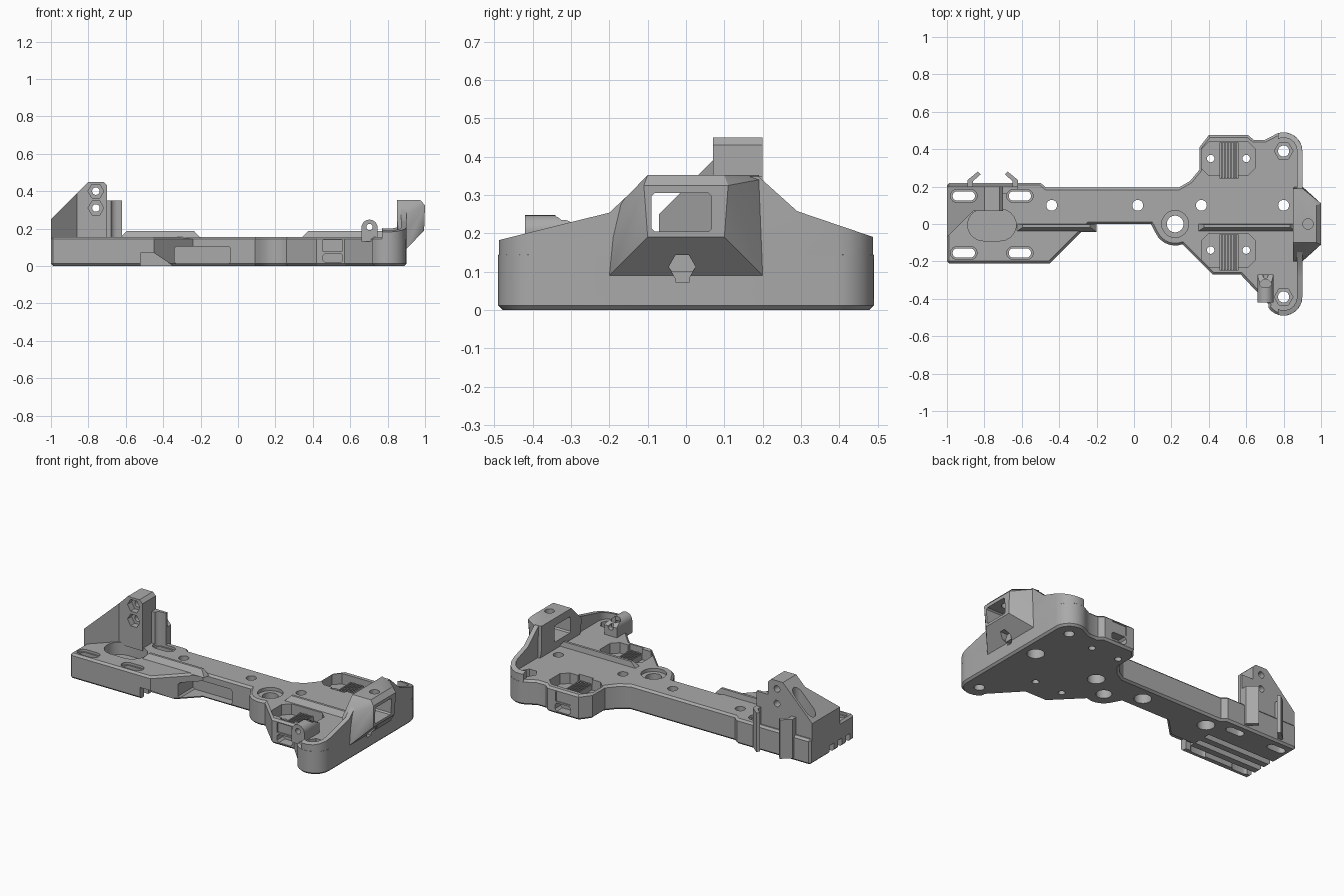
import bpy, bmesh, math

if "Cube" in bpy.data.objects:
    bpy.data.objects.remove(bpy.data.objects["Cube"], do_unlink=True)

grey = bpy.data.materials.new("plain grey")
grey.use_nodes = True
grey.diffuse_color = (0.4, 0.4, 0.4, 1)
grey.node_tree.nodes["Principled BSDF"].inputs["Base Color"].default_value = (0.4, 0.4, 0.4, 1)


def finish(name, bm):
    bmesh.ops.recalc_face_normals(bm, faces=bm.faces)
    mesh = bpy.data.meshes.new(name)
    bm.to_mesh(mesh)
    bm.free()
    mesh.materials.append(grey)
    ob = bpy.data.objects.new(name, mesh)
    bpy.context.collection.objects.link(ob)
    return ob


def prism(name, pts, lo, hi, axis="z"):
    """Extrude a polygon along an axis; pts are the two other coordinates."""
    place = {"z": lambda a, b, h: (a, b, h),
             "y": lambda a, b, h: (a, h, b),
             "x": lambda a, b, h: (h, a, b)}[axis]
    bm = bmesh.new()
    low = [bm.verts.new(place(a, b, lo)) for a, b in pts]
    high = [bm.verts.new(place(a, b, hi)) for a, b in pts]
    bm.faces.new(low)
    bm.faces.new(high)
    n = len(pts)
    for i in range(n):
        j = (i + 1) % n
        bm.faces.new((low[i], low[j], high[j], high[i]))
    return finish(name, bm)


def hull(name, pts):
    bm = bmesh.new()
    for p in pts:
        bm.verts.new(p)
    bmesh.ops.convex_hull(bm, input=bm.verts)
    return finish(name, bm)


def ring(cx, cy, r, n=24, start=0.0, sweep=math.tau):
    step = sweep / (n if sweep > 6 else n - 1)
    return [(cx + r * math.cos(start + i * step), cy + r * math.sin(start + i * step)) for i in range(n)]


def rect(a0, a1, b0, b1, c=0.0):
    if not c:
        return [(a0, b0), (a1, b0), (a1, b1), (a0, b1)]
    return [(a0 + c, b0), (a1 - c, b0), (a1, b0 + c), (a1, b1 - c),
            (a1 - c, b1), (a0 + c, b1), (a0, b1 - c), (a0, b0 + c)]


def slot(cx, cy, half, r):
    return (ring(cx + half, cy, r, 10, -math.pi / 2, math.pi)
            + ring(cx - half, cy, r, 10, math.pi / 2, math.pi))


def apply_mods(ob):
    bpy.context.view_layer.objects.active = ob
    for m in list(ob.modifiers):
        bpy.ops.object.modifier_apply(modifier=m.name)


def cut(targets, pts, lo, hi, axis="z", operation="DIFFERENCE"):
    tool = prism("cutter", pts, lo, hi, axis)
    tool.hide_render = True
    for ob in targets:
        m = ob.modifiers.new("cut", "BOOLEAN")
        m.operation, m.solver, m.object = operation, "EXACT", tool
        apply_mods(ob)
    bpy.data.objects.remove(tool, do_unlink=True)


# Main plate: motor mount, arm and wide end in one outline
outline = [(-1, -0.21), (-0.45, -0.21), (-0.24, 0), (0.09, 0)]
outline += ring(0.22, 0, 0.115, 8, math.radians(205), math.radians(85))
outline += [(0.42, -0.27), (0.57, -0.27), (0.72, -0.43)]
outline += ring(0.8, -0.39, 0.1, 12, math.radians(215), math.radians(145))
outline += ring(0.8, 0.39, 0.1, 12, 0, math.radians(125))
outline += [(0.7, 0.45), (0.64, 0.45), (0.61, 0.475), (0.4, 0.475), (0.35, 0.41),
            (0.35, 0.29), (0.3, 0.23), (0.24, 0.195), (-0.47, 0.195), (-0.5, 0.22), (-1, 0.22)]
plate = prism("main_plate", outline, 0, 0.155)
bev = plate.modifiers.new("edge", "BEVEL")
bev.width, bev.segments, bev.limit_method, bev.angle_limit = 0.012, 1, "ANGLE", math.radians(80)
apply_mods(plate)

# Sloped motor upright with its corner gusset
upright = prism("motor_upright", [(-1, 0.14), (-1, 0.25), (-0.8, 0.45), (-0.72, 0.45), (-0.7, 0.43), (-0.7, 0.14)],
                0.07, 0.2, "y")
gusset = hull("upright_gusset", [(x, y, z) for x, y, top in
              ((-1, -0.07), (-1, 0.1), (-0.83, 0.1)) and
              ((-1, -0.07, 0.25), (-1, 0.1, 0.25), (-0.83, 0.1, 0.42)) for z in (0.14, top)])

# Mount slots, oval pocket and underside slats
for sx in (-0.91, -0.61):
    for sy in (-0.155, 0.15):
        cut([plate, upright], slot(sx, sy, 0.035, 0.025), -0.1, 0.6)
        cut([plate, upright], slot(sx, sy, 0.037, 0.034), 0.14, 0.6)
cut([plate, gusset], slot(-0.76, -0.005, 0.045, 0.085), 0.08, 0.16)
for gy in (-0.15, -0.07, 0.01):
    cut([plate], rect(gy - 0.02, gy + 0.02, -0.1, 0.05), -1.1, -0.52, "x")
cut([plate], [(-0.52, -0.1), (-0.52, 0.07), (-0.45, 0.07), (-0.33, -0.01), (-0.33, -0.1)], -0.3, -0.1, "y")
for hz in (0.31, 0.4):
    cut([upright], ring(-0.76, hz, 0.02, 16), 0, 0.3, "y")
    cut([upright], ring(-0.76, hz, 0.042, 6), 0, 0.11, "y")

# Cable clips behind the upright
post = prism("clip_post", rect(-0.7, -0.62, 0.16, 0.2), 0.12, 0.35)
cut([post], slot(-0.61, 0.15, 0.037, 0.034), 0.1, 0.6)
hook = [(-0.62, 0.19), (-0.62, 0.235), (-0.675, 0.28), (-0.69, 0.265), (-0.65, 0.23), (-0.65, 0.19)]
prism("left_clip_hook", hook, 0.02, 0.26)
prism("right_clip_hook", [(-1.51 - x, y) for x, y in hook], 0.02, 0.26)

# Arm side pocket and vertical screw holes
cut([plate], rect(-0.34, -0.04, 0.012, 0.105, 0.01), -0.15, 0.05, "y")
for hx in (-0.44, 0.02, 0.36, 0.8):
    cut([plate], ring(hx, 0.1, 0.029), -0.1, 0.3)
    cut([plate], ring(hx, 0.1, 0.05), -0.1, 0.06)
cut([plate], ring(0.22, 0, 0.045), -0.1, 0.3)
cut([plate], ring(0.22, 0, 0.072), 0.135, 0.3)
for hy in (-0.39, 0.39):
    cut([plate], ring(0.8, hy, 0.03), -0.1, 0.3)
    cut([plate], ring(0.8, hy, 0.05, 6), 0.07, 0.3)

# Toothed belt pockets
for side, py in (("front", -0.14), ("back", 0.35)):
    cut([plate], rect(0.36, 0.65, py - 0.09, py + 0.09, 0.04), 0.09, 0.3)
    cut([plate], rect(0.46, 0.555, py - 0.108, py + 0.085), 0.075, 0.3)
    for hx in (0.41, 0.6):
        cut([plate], ring(hx, py, 0.02, 16), -0.1, 0.3)
    out = -1 if py < 0 else 1
    lo, hi = sorted((py + out * 0.07, py + out * 0.2))
    cut([plate], rect(0.455, 0.56, 0.018, 0.068, 0.012), lo, hi, "y")
    lo, hi = sorted((py + out * 0.12, py + out * 0.2))
    cut([plate], rect(0.455, 0.555, 0.078, 0.138), lo, hi, "y")
    for i in range(6):
        x = 0.464 + i * 0.016
        prism(f"{side}_belt_tooth_{i + 1}", rect(x, x + 0.008, py - 0.105, py + 0.085), 0.07, 0.12)

# Low ridges along the top
for name, x0, x1 in (("arm_ridge", -0.63, -0.2), ("wide_end_ridge", 0.34, 0.87)):
    hull(name, [(x, y, z) for y, z, inset in ((-0.042, 0.15, 0), (0.002, 0.15, 0),
                (-0.018, 0.187, 0.035), (-0.003, 0.187, 0.035)) for x in (x0 + inset, x1 - inset)])

# Raised end wall following the rounded end
wall = prism("end_wall", [(0.8 + b, -a) for a, b in slot(0, 0, 0.39, 0.1)], 0.1, 0.5)
cut([wall], [(-0.6, 0), (-0.6, 0.153), (-0.49, 0.182), (-0.29, 0.232), (-0.2, 0.254), (-0.1, 0.348), (0.19, 0.348),
             (0.29, 0.258), (0.49, 0.19), (0.6, 0.15), (0.6, 0)], 0.77, 1, "x", "INTERSECT")
cut([wall], [(0.8 + b, -a) for a, b in slot(0, 0, 0.39, 0.072)], 0, 0.6)

# Faceted end bracket with window and nut trap
foot = [(0.85, -0.19), (0.9, -0.19), (0.995, -0.1), (0.995, 0.1), (0.9, 0.195), (0.85, 0.195)]
points = [(x, y, 0.19) for x, y in foot]
points += [(x, y, 0.325) for x, y in rect(0.85, 1.0, -0.11, 0.11)]
points += [(x, y, 0.352) for x, y in rect(0.85, 0.975, -0.1, 0.1)]
points += [(0.85, 0.19, 0.352), (0.9, 0.19, 0.34), (0.85, -0.2, 0.25)]
points += [(x, y, 0.09) for x, y in rect(0.87, 0.9, -0.2, 0.2)]
bracket = hull("end_bracket", points)
cut([bracket, wall], rect(-0.09, 0.067, 0.205, 0.305, 0.008), 0.7, 1.2, "x")
cut([bracket], ring(0.93, 0, 0.028), 0.25, 0.5)
cut([bracket, plate], ring(-0.01, 0.113, 0.035, 6), 0.87, 1.2, "x")
cut([bracket, plate], rect(-0.028, 0.009, 0.073, 0.12), 0.87, 1.2, "x")

# Cable eyelet by the front lobe
eyelet = prism("cable_eyelet", ring(0.703, 0.205, 0.043), -0.42, -0.27, "y")
base = prism("eyelet_base", rect(0.66, 0.746, 0.13, 0.205), -0.42, -0.27, "y")
cut([eyelet, base], [(-0.365, 0.26), (-0.25, 0.205), (-0.25, 0.3), (-0.365, 0.3)], 0.6, 0.8, "x")
cut([eyelet, base], ring(0.703, 0.208, 0.017, 16), -0.5, -0.2, "y")
cut([eyelet, base], rect(0.672, 0.734, -0.34, -0.3, 0.015), 0.18, 0.3)

# Smooth the round surfaces while keeping edges sharp
bpy.ops.object.select_all(action="DESELECT")
for ob in bpy.context.collection.objects:
    if ob.type == "MESH" and grey.name in ob.data.materials:
        ob.select_set(True)
        bpy.context.view_layer.objects.active = ob
bpy.ops.object.shade_smooth_by_angle(angle=math.radians(30))
